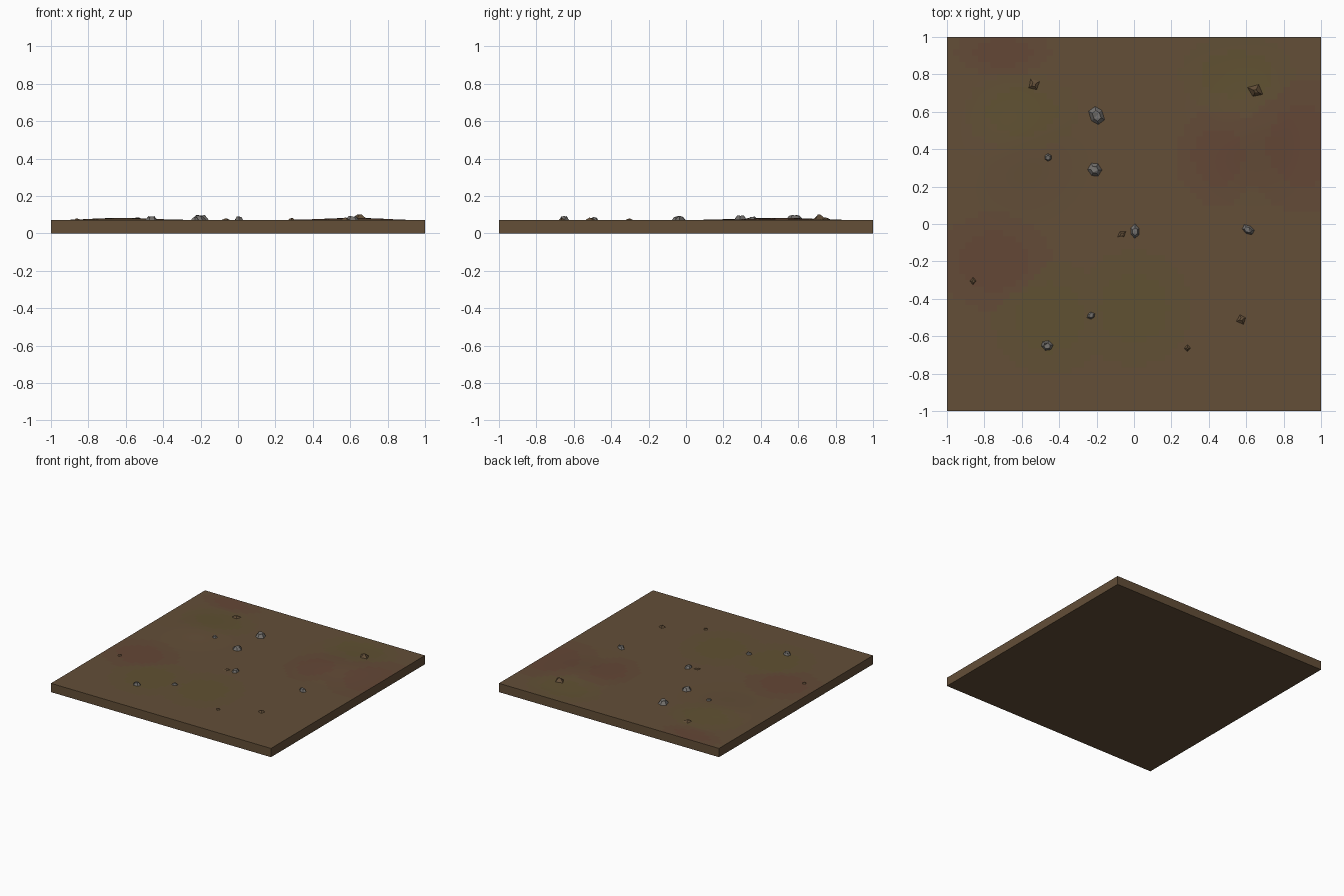
import bpy, bmesh, math, random
from mathutils import Vector

if "Cube" in bpy.data.objects:
    bpy.data.objects.remove(bpy.data.objects["Cube"])

random.seed(4)
TOP = 0.072


def material(name, rgb):
    m = bpy.data.materials.new(name)
    m.diffuse_color = (*rgb, 1)
    m.use_nodes = True
    m.node_tree.nodes["Principled BSDF"].inputs["Base Color"].default_value = m.diffuse_color
    return m


SOIL = material("brown soil", (0.125, 0.077, 0.039))
RED_PALE = material("faint red soil", (0.125, 0.070, 0.038))
RED = material("red soil", (0.127, 0.063, 0.037))
OLIVE_PALE = material("faint olive soil", (0.121, 0.080, 0.036))
OLIVE = material("olive soil", (0.117, 0.082, 0.032))
STONE = material("grey stone", (0.17, 0.16, 0.15))
CLOD = material("clod brown", (0.125, 0.078, 0.040))


def blobs(x, y, spots):
    return max(math.exp(-((x - a) / rx) ** 2 - ((y - b) / ry) ** 2) for a, b, rx, ry in spots)


# centre x, centre y, radius x, radius y
MOUNDS = [(-0.62, 0.42, 0.22, 0.22), (0.62, 0.52, 0.22, 0.22)]
RED_SPOTS = [(0.45, 0.36, 0.22, 0.25), (0.9, 0.42, 0.3, 0.35), (-0.75, -0.2, 0.3, 0.25), (-0.7, 0.92, 0.25, 0.12)]
OLIVE_SPOTS = [(-0.6, 0.6, 0.3, 0.2), (0.55, 0.8, 0.3, 0.2), (-0.45, -0.5, 0.3, 0.3), (0.0, -0.45, 0.3, 0.3)]


def ground(x, y):
    edge = min(1, (1 - max(abs(x), abs(y))) * 5)
    return TOP + 0.011 * blobs(x, y, MOUNDS) * max(0, edge)


def finish(bm, name, mats):
    bmesh.ops.recalc_face_normals(bm, faces=bm.faces)
    me = bpy.data.meshes.new(name)
    bm.to_mesh(me)
    bm.free()
    for m in mats:
        me.materials.append(m)
    ob = bpy.data.objects.new(name, me)
    bpy.context.collection.objects.link(ob)
    return ob


# Soil slab: fine grid extruded down, top raised into low mounds
bm = bmesh.new()
bmesh.ops.create_grid(bm, x_segments=60, y_segments=60, size=1)
for f in bm.faces:
    c = f.calc_center_median()
    red, olive = blobs(c.x, c.y, RED_SPOTS), blobs(c.x, c.y, OLIVE_SPOTS)
    strong = max(red, olive)
    if strong > 0.35:
        f.material_index = (1 if red > olive else 3) + (strong > 0.68)
for v in bm.verts:
    v.co.z = ground(v.co.x, v.co.y)
for f in bm.faces:
    f.smooth = True
rim = [e for e in bm.edges if e.is_boundary]
low = [g for g in bmesh.ops.extrude_edge_only(bm, edges=rim)["geom"]]
for g in low:
    if isinstance(g, bmesh.types.BMVert):
        g.co.z = 0
bmesh.ops.contextual_create(bm, geom=[g for g in low if isinstance(g, bmesh.types.BMEdge)])
for f in bm.faces:
    f.normal_update()
    if abs(f.normal.z) < 0.5 or f.calc_center_median().z < 0.01:
        f.material_index = 0
        f.smooth = False
finish(bm, "soil_slab", [SOIL, RED_PALE, RED, OLIVE_PALE, OLIVE])


# Faceted lump: tapered ring profile with a jittered outline and a ridge on top
def lump(name, mat, x, y, w, d, h, sides, turn, top):
    bm = bmesh.new()
    bmesh.ops.create_cone(bm, cap_ends=True, segments=sides, radius1=1, radius2=top, depth=1)
    for v in bm.verts:
        a = math.radians(turn)
        k = random.uniform(0.85, 1.12)
        px, py = v.co.x * w / 2 * k, v.co.y * d / 2 * k
        gx = x + px * math.cos(a) - py * math.sin(a)
        gy = y + px * math.sin(a) + py * math.cos(a)
        z = h * random.uniform(0.7, 1.05) if v.co.z > 0 else -0.006
        v.co = Vector((gx, gy, ground(x, y) + z))
    bmesh.ops.triangulate(bm, faces=[f for f in bm.faces if len(f.verts) > 4])
    finish(bm, name, [mat])


# Grey stones: x, y, width, depth, height, turn
for i, (x, y, w, d, h, t) in enumerate([
        (-0.20, 0.58, 0.09, 0.12, 0.027, 10), (-0.21, 0.29, 0.08, 0.085, 0.024, 30),
        (-0.46, 0.355, 0.048, 0.05, 0.013, 0), (0.005, -0.04, 0.06, 0.085, 0.02, 0),
        (0.61, -0.03, 0.08, 0.055, 0.022, -30), (-0.23, -0.49, 0.052, 0.05, 0.016, 0),
        (-0.465, -0.65, 0.08, 0.065, 0.02, -20)]):
    lump(f"stone_{i + 1}", STONE, x, y, w, d, h, 6, t, 0.5)

# Brown dirt clods
for i, (x, y, w, d, h, t) in enumerate([
        (-0.535, 0.745, 0.10, 0.09, 0.014, 30), (0.65, 0.71, 0.10, 0.08, 0.024, -25),
        (-0.065, -0.055, 0.08, 0.055, 0.008, 35), (-0.86, -0.305, 0.06, 0.055, 0.008, 0),
        (0.575, -0.51, 0.075, 0.07, 0.013, 20), (0.285, -0.665, 0.055, 0.05, 0.01, 0)]):
    lump(f"dirt_clod_{i + 1}", CLOD, x, y, w, d, h, 4, t, 0.25)
